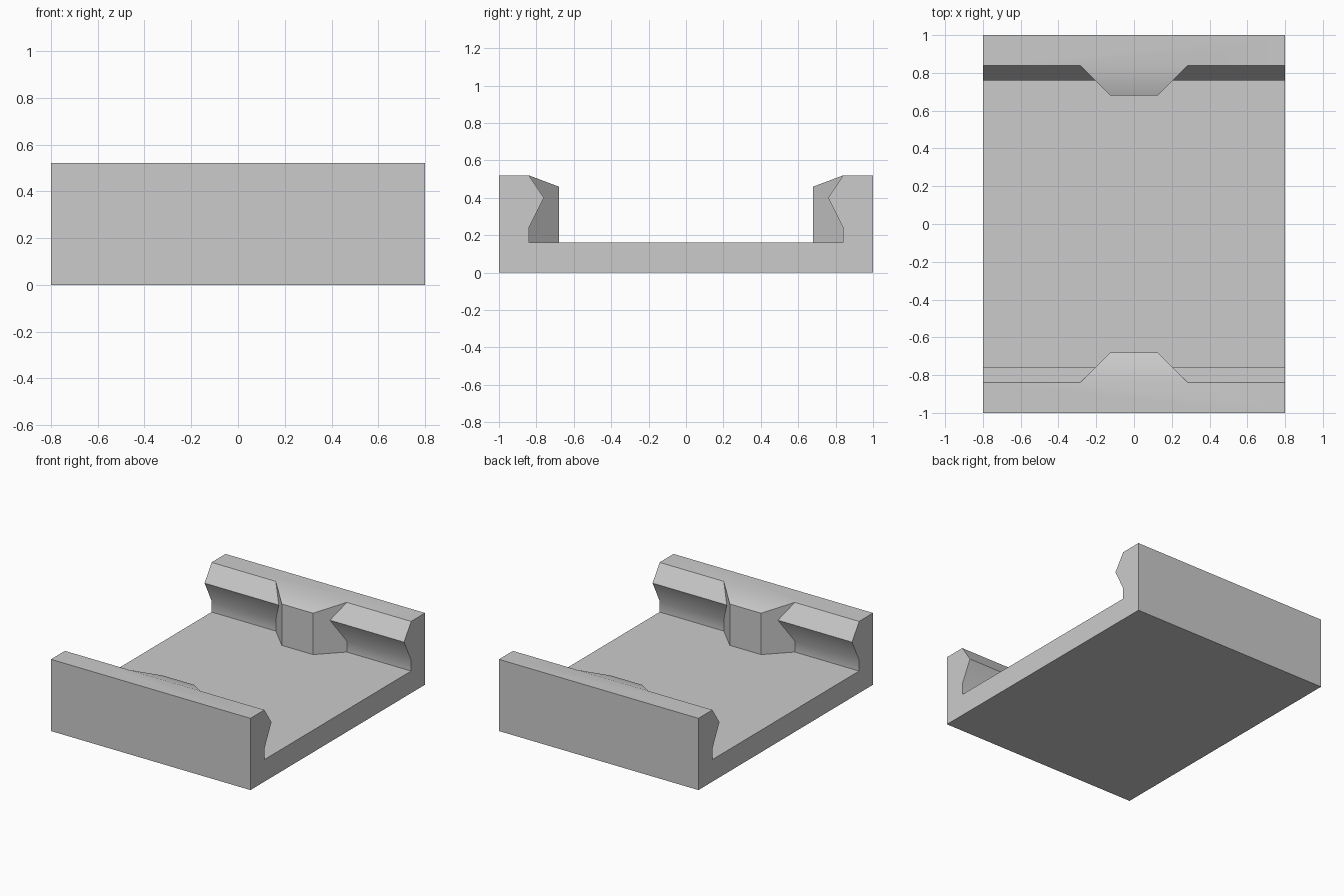
import bpy
import bmesh
import math
from mathutils import Vector

cube = bpy.data.objects.get("Cube")
if cube:
    bpy.data.objects.remove(cube, do_unlink=True)

grey = bpy.data.materials.new("light_grey")
grey.use_nodes = True
colour = (0.6, 0.6, 0.6, 1)
grey.diffuse_color = colour
grey.node_tree.nodes["Principled BSDF"].inputs["Base Color"].default_value = colour

HALF_X, HALF_Y = 0.8, 1.0
FLOOR, TOP = 0.16, 0.52
WALL, LIP, BOSS = 0.84, 0.76, 0.68


def prism(name, points, offset):
    """Extrude a closed planar outline along offset."""
    bm = bmesh.new()
    face = bm.faces.new([bm.verts.new(p) for p in points])
    result = bmesh.ops.extrude_face_region(bm, geom=[face])
    moved = [v for v in result["geom"] if isinstance(v, bmesh.types.BMVert)]
    bmesh.ops.translate(bm, verts=moved, vec=Vector(offset))
    bmesh.ops.recalc_face_normals(bm, faces=bm.faces[:])
    mesh = bpy.data.meshes.new(name)
    bm.to_mesh(mesh)
    bm.free()
    mesh.materials.append(grey)
    obj = bpy.data.objects.new(name, mesh)
    bpy.context.collection.objects.link(obj)
    return obj


# Tray: one channel section with a pointed lip on each wall
half = [(HALF_Y, 0), (HALF_Y, TOP), (WALL, TOP), (LIP, 0.4), (WALL, 0.24), (WALL, FLOOR)]
section = half + [(-y, z) for y, z in reversed(half)]
tray = prism("clip_tray", [(-HALF_X, y, z) for y, z in section], (2 * HALF_X, 0, 0))

# Tapered bosses in the middle of both walls, with sloping tops
bosses = []
for side in (-1, 1):
    plan = [(-0.285, WALL), (0.285, WALL), (0.125, BOSS), (-0.125, BOSS)]
    boss = prism("wall_boss", [(x, side * y, 0.1) for x, y in plan], (0, 0, TOP - 0.1))
    for v in boss.data.vertices:
        if v.co.z > 0.3 and abs(v.co.y) < 0.75:
            v.co.z = 0.46
    boss.hide_render = True
    bosses.append(boss)
    union = tray.modifiers.new("join_boss", "BOOLEAN")
    union.operation = "UNION"
    union.solver = "EXACT"
    union.object = boss

# Apply the unions, then drop the helpers
bpy.ops.object.select_all(action="DESELECT")
tray.select_set(True)
bpy.context.view_layer.objects.active = tray
for name in [m.name for m in tray.modifiers]:
    bpy.ops.object.modifier_apply(modifier="join_boss" if name == "join_boss" else name)
for boss in bosses:
    bpy.data.objects.remove(boss, do_unlink=True)

# Soft shading over shallow bends, crisp elsewhere
bpy.ops.object.shade_smooth_by_angle(angle=math.radians(30))
